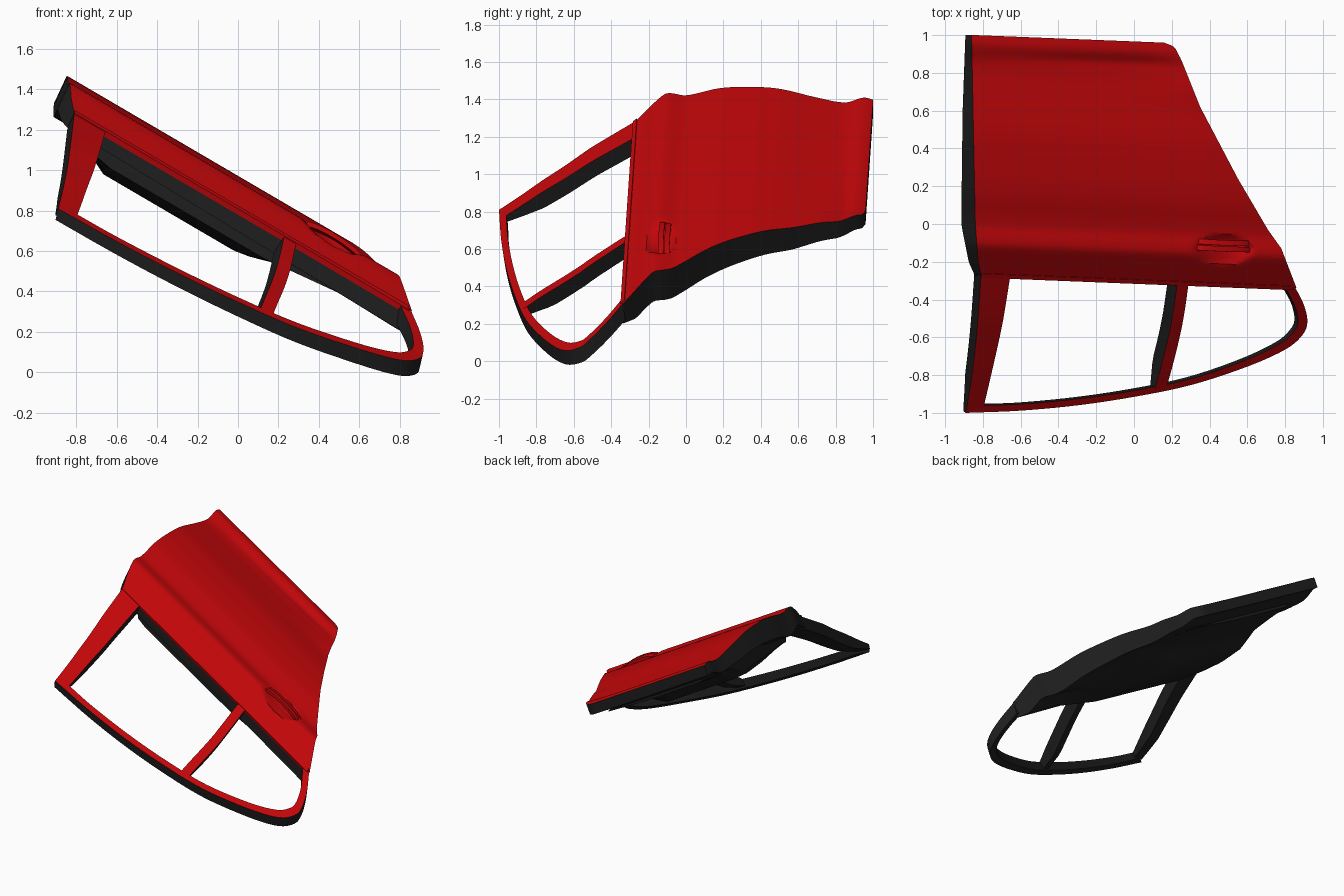
import bpy, bmesh, math

if "Cube" in bpy.data.objects:
    bpy.data.objects.remove(bpy.data.objects["Cube"])

SLOPE = 0.585   # fall of the panel along x
SKEW = 0.04     # slant of the belt line and sill


def material(name, rgb):
    m = bpy.data.materials.new(name)
    m.diffuse_color = (*rgb, 1)
    m.use_nodes = True
    m.node_tree.nodes["Principled BSDF"].inputs["Base Color"].default_value = m.diffuse_color
    return m


RED = material("red_paint", (0.55, 0.002, 0.003))
DARK = material("dark_lining", (0.013, 0.013, 0.013))


def linear(pts, t):
    for (a, p), (b, q) in zip(pts, pts[1:]):
        if t <= b:
            return p + (q - p) * (t - a) / (b - a)
    return pts[-1][1]


def smooth(pts, t):
    """Cubic interpolation through (t, value) pairs."""
    n = len(pts)

    def slope(i):
        a, b = pts[max(i - 1, 0)], pts[min(i + 1, n - 1)]
        return (b[1] - a[1]) / (b[0] - a[0])
    i = max(j for j in range(n - 1) if j == 0 or pts[j][0] <= t)
    (a, p), (b, q) = pts[i], pts[i + 1]
    h = b - a
    s = (t - a) / h
    return ((2*s**3 - 3*s*s + 1) * p + (s**3 - 2*s*s + s) * h * slope(i)
            + (3*s*s - 2*s**3) * q + (s**3 - s*s) * h * slope(i + 1))


def curve(pts, v):
    """Point at v in 0..1 on a smooth path through 2D points."""
    s = v * (len(pts) - 1)
    return [smooth([(i, p[k]) for i, p in enumerate(pts)], s) for k in (0, 1)]


def solid(name, top, bot, nu, nv, side=DARK):
    """Closed shell between two sheets; the outer sheet is painted red."""
    bm = bmesh.new()
    sheets = [[[bm.verts.new(f(i / nu, j / nv)) for i in range(nu + 1)]
               for j in range(nv + 1)] for f in (top, bot)]
    for k, g in enumerate(sheets):
        for j in range(nv):
            for i in range(nu):
                q = [g[j][i], g[j][i+1], g[j+1][i+1], g[j+1][i]]
                bm.faces.new(q if k == 0 else q[::-1]).material_index = k

    def rim(g):
        return (g[0] + [r[-1] for r in g[1:]] + g[-1][-2::-1]
                + [r[0] for r in g[-2:0:-1]])
    a, b = rim(sheets[0]), rim(sheets[1])
    for i in range(len(a)):
        j = (i + 1) % len(a)
        bm.faces.new([a[j], a[i], b[i], b[j]]).material_index = 1
    bmesh.ops.recalc_face_normals(bm, faces=bm.faces)
    me = bpy.data.meshes.new(name)
    bm.to_mesh(me)
    bm.free()
    me.materials.append(RED)
    me.materials.append(side)
    ob = bpy.data.objects.new(name, me)
    bpy.context.collection.objects.link(ob)
    bpy.context.view_layer.objects.active = ob
    ob.select_set(True)
    bpy.ops.object.shade_smooth_by_angle(angle=math.radians(30))
    ob.select_set(False)
    return ob


# Outer skin cross-section, window frame cross-section, panel edges, thickness
PROFILE = [(-.5, .645), (-.27, .81), (-.12, .938),
           (-.08, .945), (0, .93), (.18, .966), (.35, .971), (.5, .959),
           (.7, .91), (.85, .882), (.95, .907), (1, .895)]
FRAME = [(-1.02, .275), (-.965, .312), (-.87, .38), (-.77, .455), (-.65, .54),
         (-.54, .625), (-.5, .655), (-.27, .81), (-.2, .865)]
LEFT = [(-.27, -.81), (-.2, -.825), (0, -.84), (.5, -.85), (1, -.86)]
RIGHT = [(-.27, .86), (-.065, .78), (.03, .71), (.296, .55), (.668, .35),
         (.914, .25), (.97, .22), (.99, .2), (1, .16)]
DEPTH = [(-.27, .75), (-.2, 1.1), (-.05, 1.15), (.2, 1.05), (.6, .85), (1, .5)]


def height(x, y):
    t = y + SKEW * (x + .84)
    if y < -.25 and t < -.2:
        w = min(1, max(0, (y + .55) / .22))
        return smooth(FRAME, y + w * SKEW * (x + .84)) - SLOPE * x
    return smooth(PROFILE, t) - SLOPE * x


def panel_point(u, v):
    t = -.27 + 1.27 * v
    x = linear(LEFT, t) * (1 - u) + linear(RIGHT, t) * u
    y = t - SKEW * (x + .84)
    z = smooth(PROFILE, t) - SLOPE * x
    # the sill groove fades out towards the low corner
    z += .03 * u ** 6 * math.exp(-((t - .8) / .13) ** 2)
    return x, y, z, t


def skin(u, v):
    x, y, z, t = panel_point(u, v)
    # scoop behind the handle, and the wedge above the sill
    r = ((x - .475) / .15) ** 2 + ((y + .135) / .08) ** 2
    z -= .055 * max(0, 1 - r) ** .8
    z -= .02 * u * (1 - u ** 6) * math.exp(-((t - .89) / .03) ** 2)
    return x, y, z


def lining(u, v):
    x, y, z, t = panel_point(u, v)
    # thinner at the hinge end of the belt
    k = linear(DEPTH, t) * (1 - .3 * (1 - u) * min(1, max(0, -t / .2)))
    return x - .065 * k, y, z - .14 * k


solid("door_panel", skin, lining, 64, 80)

# Inner trim with armrest bulge
INNER = [(-.24, .65), (0, .615), (.2, .6), (.4, .62), (.5, .7), (.85, .76)]


def trim_point(u, v, bulge):
    t = -.24 + 1.09 * v
    x = (linear(LEFT, t) + .14) * (1 - u) + (linear(RIGHT, t) - .15) * u
    y = t - SKEW * (x + .84)
    base = smooth(PROFILE, t) - SLOPE * x - .1
    w = bulge * min(1, .8 + 4 * u, .2 + 2 * (1 - u))
    low = linear(INNER, t) - SLOPE * x
    return x - .02, y, base + (low - base) * w


trim = solid("inner_trim", lambda u, v: trim_point(u, v, 0),
             lambda u, v: trim_point(u, v, 1), 20, 24)
trim.data.materials[0] = DARK


def band(name, outer, inner, n, drop, lift=None, side=DARK, scale=None):
    """Bar lying on the door surface between two edge paths."""
    def top(u, v):
        a, b = curve(outer, v), curve(inner, v)
        x, y = (a[k] * (1 - u) + b[k] * u for k in (0, 1))
        return x, y, height(x, y) + (lift(v) if lift else 0)

    def bot(u, v):
        s = scale(v) if scale else 1
        return tuple(c + d * s for c, d in zip(top(u, v), drop))
    solid(name, top, bot, 2, n, side)


# Window frame
band("window_rail",
     [(-.89, -1), (-.6, -.988), (-.3, -.96), (0, -.915), (.3, -.853),
      (.6, -.755), (.8, -.665), (.89, -.59), (.918, -.52), (.9, -.43), (.855, -.338)],
     [(-.8, -.96), (-.6, -.954), (-.3, -.926), (0, -.882), (.3, -.82),
      (.58, -.725), (.77, -.635), (.845, -.57), (.868, -.515), (.85, -.43), (.8, -.338)],
     50, (-.015, .01, -.065), scale=lambda v: .85 + .5 * v)
band("front_pillar", [(-.89, -1), (-.855, -.78), (-.83, -.55), (-.81, -.275)],
     [(-.795, -.965), (-.745, -.75), (-.695, -.52), (-.655, -.275)], 14,
     (-.035, .02, -.08), lambda v: .012 * math.sin(math.pi * v),
     scale=lambda v: min(1, .4 + 2 * v))
band("window_divider", [(.11, -.88), (.16, -.69), (.2, -.51), (.23, -.31)],
     [(.17, -.875), (.22, -.69), (.26, -.51), (.29, -.31)], 14,
     (-.05, .02, -.075), lambda v: .015 * math.sin(math.pi * v),
     scale=lambda v: min(1, .5 + 2 * v))


# Thin moulding along the belt line
def belt(t):
    return [(x, t - SKEW * (x + .84)) for x in (-.81, -.3, .3, .845)]


band("belt_moulding", belt(-.283), belt(-.262), 10, (0, .01, -.03),
     lambda v: .008, RED)


# Door handle: two slim arched grips
def arch(v):
    return -.012 + .034 * math.sin(math.pi * v) ** .5 if 0 < v < 1 else -.012


for part, y0, y1 in (("lower", -.146, -.118), ("upper", -.113, -.085)):
    band("handle_" + part,
         [(.33, y0 + .008), (.47, y0), (.615, y0 - .004)],
         [(.33, y1 + .008), (.47, y1), (.615, y1 - .004)], 16,
         (-.008, 0, -.022), arch, RED)
